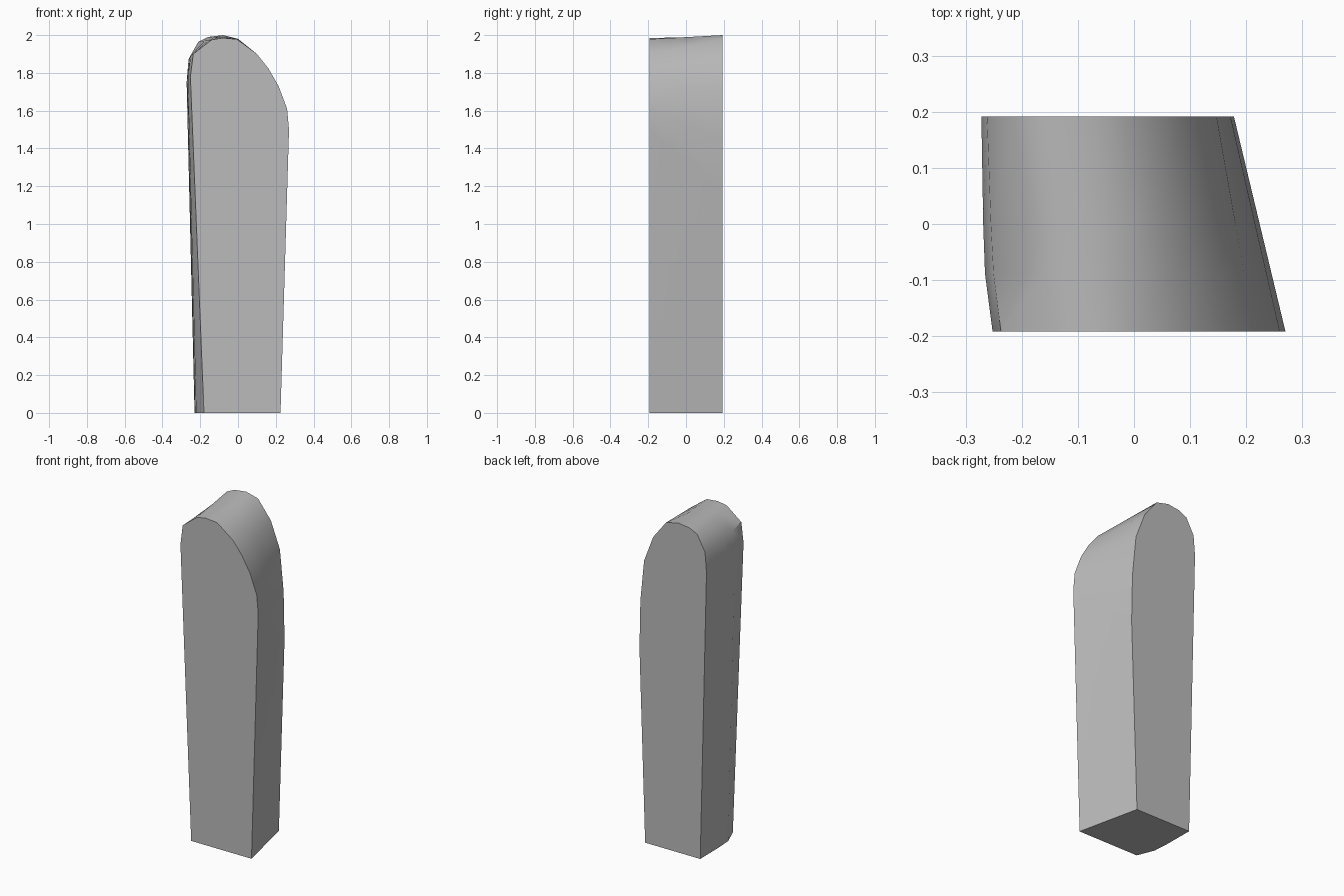
import bpy
import bmesh
import math

cube = bpy.data.objects.get("Cube")
if cube:
    bpy.data.objects.remove(cube, do_unlink=True)

# Colour
grey = bpy.data.materials.new("plain_grey")
grey.use_nodes = True
colour = (0.5, 0.5, 0.5, 1)
grey.diffuse_color = colour
grey.node_tree.nodes["Principled BSDF"].inputs["Base Color"].default_value = colour

# Matching end outlines (x, z), from the bottom left over the top to the bottom right
front = [(-.18, 0), (-.252, 1.78), (-.237, 1.9), (-.14, 1.975), (-.08, 1.985), (-.005, 1.978),
         (.10, 1.9), (.16, 1.825), (.215, 1.73), (.26, 1.61), (.27, 1.5), (.225, 0)]
back = [(-.23, 0), (-.272, 1.75), (-.262, 1.87), (-.21, 1.965), (-.16, 1.99), (-.08, 2.0),
        (0, 1.98), (.086, 1.87), (.147, 1.71), (.172, 1.46), (.178, 1.17), (.14, 0)]
half_depth = 0.192


def section(bm, t, bulge):
    """Blend the outlines at depth t; the left flank bows outward, most at the foot."""
    verts = []
    for i, ((xf, zf), (xb, zb)) in enumerate(zip(front, back)):
        x = xf + (xb - xf) * t
        z = zf + (zb - zf) * t
        if i < 3:
            x -= bulge * (1 - z / 2.5)
        verts.append(bm.verts.new((x, half_depth * (2 * t - 1), z)))
    return verts


# Lofted post with rounded, twisting top
bm = bmesh.new()
loops = [section(bm, t, b) for t, b in ((0, 0), (.27, .028), (.5, .023), (1, 0))]
for a, b in zip(loops, loops[1:]):
    for i in range(len(a)):
        j = (i + 1) % len(a)
        bm.faces.new((a[i], a[j], b[j], b[i]))
bm.faces.new(loops[0])
bm.faces.new(loops[-1])
bmesh.ops.recalc_face_normals(bm, faces=bm.faces)

mesh = bpy.data.meshes.new("rounded_post")
bm.to_mesh(mesh)
bm.free()
mesh.materials.append(grey)
post = bpy.data.objects.new("rounded_post", mesh)
bpy.context.collection.objects.link(post)

# Smooth curved sides, crisp end faces
bpy.ops.object.select_all(action='DESELECT')
post.select_set(True)
bpy.context.view_layer.objects.active = post
bpy.ops.object.shade_smooth_by_angle(angle=math.radians(40))
